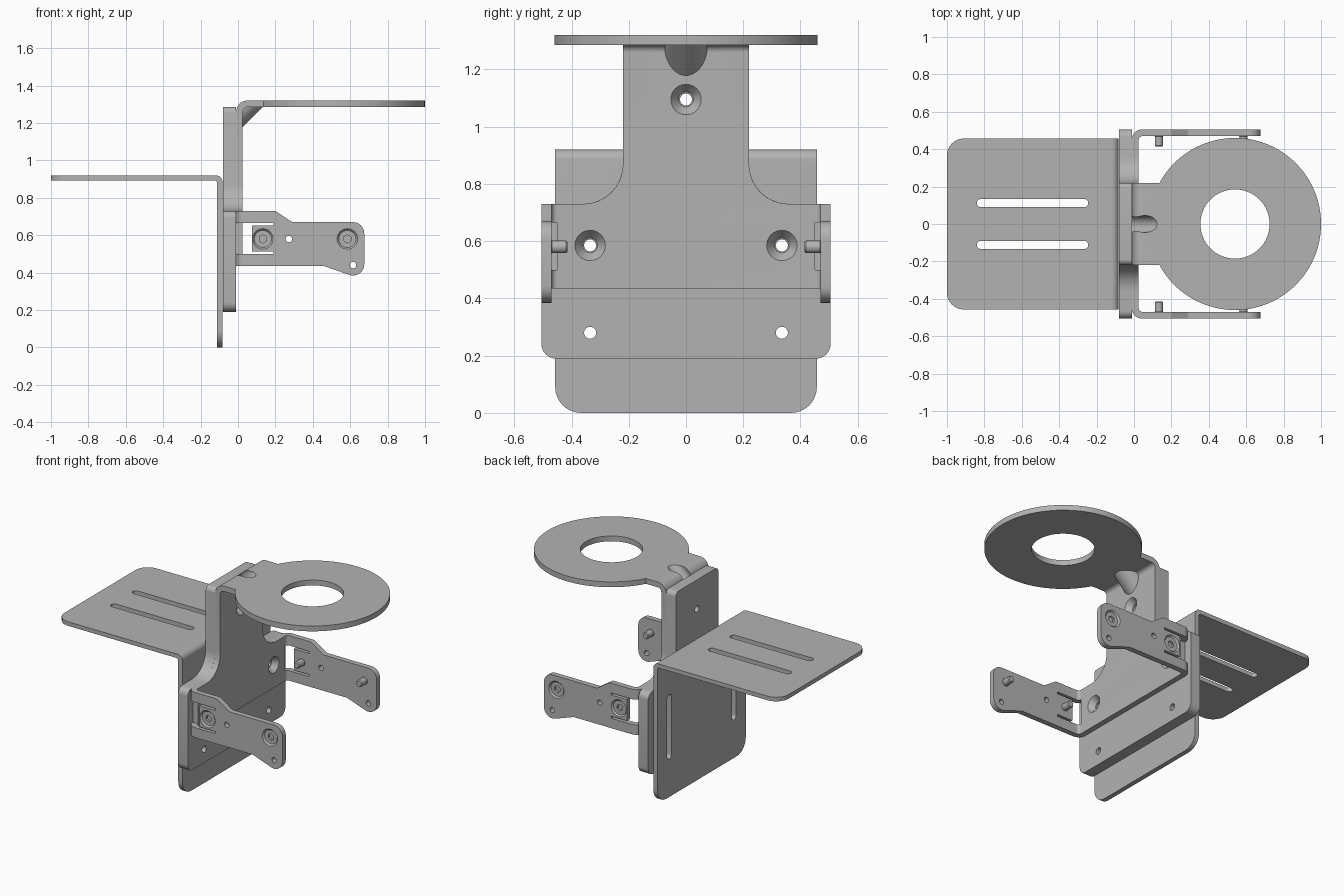
import bpy, bmesh, math
from mathutils import Vector

if "Cube" in bpy.data.objects:
    bpy.data.objects.remove(bpy.data.objects["Cube"])

steel = bpy.data.materials.new("grey_steel")
steel.use_nodes = True
GREY = (0.45, 0.45, 0.45, 1)
steel.diffuse_color = GREY
steel.node_tree.nodes["Principled BSDF"].inputs["Base Color"].default_value = GREY
parts = []


# ---- helpers ----
def finish(name, bm):
    bmesh.ops.recalc_face_normals(bm, faces=bm.faces)
    mesh = bpy.data.meshes.new(name)
    bm.to_mesh(mesh)
    bm.free()
    mesh.materials.append(steel)
    obj = bpy.data.objects.new(name, mesh)
    bpy.context.collection.objects.link(obj)
    return obj


def prism(name, outline, axis, lo, hi):
    """Extrude a 2D outline along an axis between lo and hi."""
    def place(p, d):
        return {"x": (d, p[0], p[1]), "y": (p[0], d, p[1]), "z": (p[0], p[1], d)}[axis]
    bm = bmesh.new()
    face = bm.faces.new([bm.verts.new(place(p, lo)) for p in outline])
    new = bmesh.ops.extrude_face_region(bm, geom=[face])["geom"]
    shift = Vector(place((0, 0), hi - lo))
    bmesh.ops.translate(bm, vec=shift, verts=[v for v in new if isinstance(v, bmesh.types.BMVert)])
    return finish(name, bm)


def cone(name, start, end, r0, r1, n=32):
    start, end = Vector(start), Vector(end)
    bm = bmesh.new()
    bmesh.ops.create_cone(bm, cap_ends=True, segments=n, radius1=r0, radius2=r1,
                          depth=(end - start).length)
    turn = (end - start).to_track_quat("Z", "Y").to_matrix()
    bmesh.ops.rotate(bm, matrix=turn, verts=bm.verts)
    bmesh.ops.translate(bm, vec=(start + end) / 2, verts=bm.verts)
    return finish(name, bm)


def rounded(corners, steps=8):
    """Outline from (a, b, radius) corners."""
    out = []
    for i, (a, b, r) in enumerate(corners):
        p = Vector((a, b))
        if not r:
            out.append(p)
            continue
        u = (Vector(corners[i - 1][:2]) - p).normalized()
        v = (Vector(corners[(i + 1) % len(corners)][:2]) - p).normalized()
        half = u.angle(v) / 2
        mid = p + (u + v).normalized() * r / math.sin(half)
        first = p + u * r / math.tan(half) - mid
        last = p + v * r / math.tan(half) - mid
        sweep = first.angle_signed(last)
        for k in range(steps + 1):
            t = -sweep * k / steps
            out.append(mid + Vector((first.x * math.cos(t) - first.y * math.sin(t),
                                     first.x * math.sin(t) + first.y * math.cos(t))))
    return out


def rect(a0, a1, b0, b1, r=0):
    return rounded([(a0, b0, r), (a1, b0, r), (a1, b1, r), (a0, b1, r)])


def mirrored(half):
    """Close a half outline given from bottom to top on the + side."""
    return half + [(-a, b, r) for a, b, r in reversed(half)]


def combine(obj, tool, op="DIFFERENCE"):
    mod = obj.modifiers.new("shape", "BOOLEAN")
    mod.operation, mod.solver, mod.object = op, "EXACT", tool
    bpy.context.view_layer.objects.active = obj
    bpy.ops.object.modifier_apply(modifier=mod.name)
    bpy.data.objects.remove(tool)


def keep(obj):
    parts.append(obj)
    return obj


# ---- rear shelf: bent sheet with slots ----
shelf = keep(prism("slotted_shelf", rounded([
    (-1, 0.893, 0), (-0.113, 0.893, 0.012), (-0.113, 0, 0), (-0.083, 0, 0),
    (-0.083, 0.92, 0.035), (-1, 0.92, 0)]), "y", -0.457, 0.457))
combine(shelf, prism("trim", rounded([(-1, -0.457, 0.09), (0, -0.457, 0), (0, 0.457, 0),
                                      (-1, 0.457, 0.09)]), "z", -0.1, 1), "INTERSECT")
combine(shelf, prism("trim", rounded(mirrored([(0.457, 0, 0.09), (0.457, 1, 0)])),
                     "x", -1.1, 0.1), "INTERSECT")
for s in (-1, 1):
    y = s * 0.112
    combine(shelf, prism("slot", rect(-0.84, -0.245, y - 0.022, y + 0.022, 0.0215), "z", 0.8, 1))
    y = s * 0.335
    combine(shelf, prism("slot", rect(y - 0.022, y + 0.022, 0.25, 0.67, 0.0215), "x", -0.2, 0))

# ---- thick spacer block ----
spacer = keep(prism("spacer_block", rounded(mirrored([
    (0.505, 0.19, 0.05), (0.505, 0.73, 0.04), (0.22, 0.73, 0.14), (0.22, 1.285, 0.03)])),
    "x", -0.08, -0.01))
for y, z in ((0, 1.095), (0.335, 0.585), (-0.335, 0.585), (0.335, 0.28), (-0.335, 0.28)):
    combine(spacer, cone("hole", (-0.2, y, z), (0.1, y, z), 0.021, 0.021))

# ---- upright neck, bent over at the top ----
neck = keep(prism("upright_neck", rounded([
    (-0.01, 0.73, 0), (0.025, 0.73, 0), (0.025, 1.285, 0.025), (0.136, 1.285, 0),
    (0.136, 1.32, 0), (-0.01, 1.32, 0.06)]), "y", -0.4, 0.4))
combine(neck, prism("trim", rounded(mirrored([(0.36, 0.73, 0), (0.22, 0.73, 0.139),
                                              (0.22, 1.5, 0)])), "x", -0.1, 0.3), "INTERSECT")

# pressed stiffening gusset in the bend
CORNER, DIAGONAL = Vector((0.025, 0, 1.285)), Vector((0.2, 0, 0.2))
gusset = cone("gusset", CORNER - DIAGONAL, CORNER + DIAGONAL, 0.075, 0.075, 48)
combine(gusset, prism("trim", rect(0.01, 0.3, 1, 1.3), "y", -0.2, 0.2), "INTERSECT")
combine(neck, gusset, "UNION")
combine(neck, cone("dent", CORNER - DIAGONAL, CORNER + DIAGONAL, 0.045, 0.045, 48))
combine(neck, cone("countersink", (0.026, 0, 1.095), (-0.011, 0, 1.095), 0.054, 0.025))

# ---- ring plate ----
start = math.acos(-0.404 / 0.46)
rim = [(0.54 + 0.46 * math.cos(t), 0.46 * math.sin(t))
       for t in (start * (k / 40 - 1) for k in range(81))]
ring = keep(prism("ring_plate", rim, "z", 1.285, 1.32))
combine(ring, cone("hole", (0.54, 0, 1.2), (0.54, 0, 1.4), 0.185, 0.185, 64))

# ---- arm bracket: U-shaped sheet trimmed to the arm outline ----
arms = keep(prism("arm_bracket", rounded([
    (0.7, -0.505, 0), (0.7, -0.47, 0), (0.025, -0.47, 0.02), (0.025, 0.47, 0.02),
    (0.7, 0.47, 0), (0.7, 0.505, 0), (-0.01, 0.505, 0.05), (-0.01, -0.505, 0.05)]),
    "z", 0.3, 0.73))
combine(arms, prism("trim", rounded([
    (-0.1, 0.435, 0), (0.46, 0.435, 0.03), (0.675, 0.36, 0.06), (0.675, 0.67, 0.06),
    (0.29, 0.67, 0.03), (0.2, 0.73, 0.02), (-0.1, 0.73, 0)]), "y", -0.6, 0.6), "INTERSECT")
for s, side in ((-1, "front"), (1, "back")):
    lo, hi = sorted((s * 0.45, s * 0.6))
    # spring tab: window and two slits
    combine(arms, prism("window", rect(-0.05, 0.075, 0.5, 0.665), "y", lo, hi))
    for z in (0.5, 0.652):
        combine(arms, prism("slit", rect(0.07, 0.19, z, z + 0.013), "y", lo, hi))
    for x, z in ((0.272, 0.58), (0.615, 0.44)):
        combine(arms, cone("hole", (x, lo, z), (x, hi, z), 0.017, 0.017))
    combine(arms, cone("countersink", (0.026, s * 0.335, 0.585), (-0.011, s * 0.335, 0.585),
                       0.054, 0.025))
    # countersunk socket screws
    for x, place in ((0.133, "inner"), (0.585, "outer")):
        combine(arms, cone("countersink", (x, s * 0.506, 0.58), (x, s * 0.469, 0.58), 0.056, 0.022))
        name = f"{side}_{place}_screw"
        head = keep(cone(name + "_head", (x, s * 0.495, 0.58), (x, s * 0.468, 0.58), 0.046, 0.022))
        combine(head, cone("socket", (x, s * 0.5, 0.58), (x, s * 0.48, 0.58), 0.022, 0.022, 6))
        keep(cone(name + "_shank", (x, s * 0.475, 0.58), (x, s * 0.42, 0.58), 0.022, 0.022))
        keep(cone(name + "_tip", (x, s * 0.42, 0.58), (x, s * 0.414, 0.58), 0.022, 0.017))

# ---- shading ----
bpy.ops.object.select_all(action="DESELECT")
for obj in parts:
    obj.select_set(True)
bpy.context.view_layer.objects.active = parts[0]
bpy.ops.object.shade_smooth_by_angle(angle=math.radians(30))
